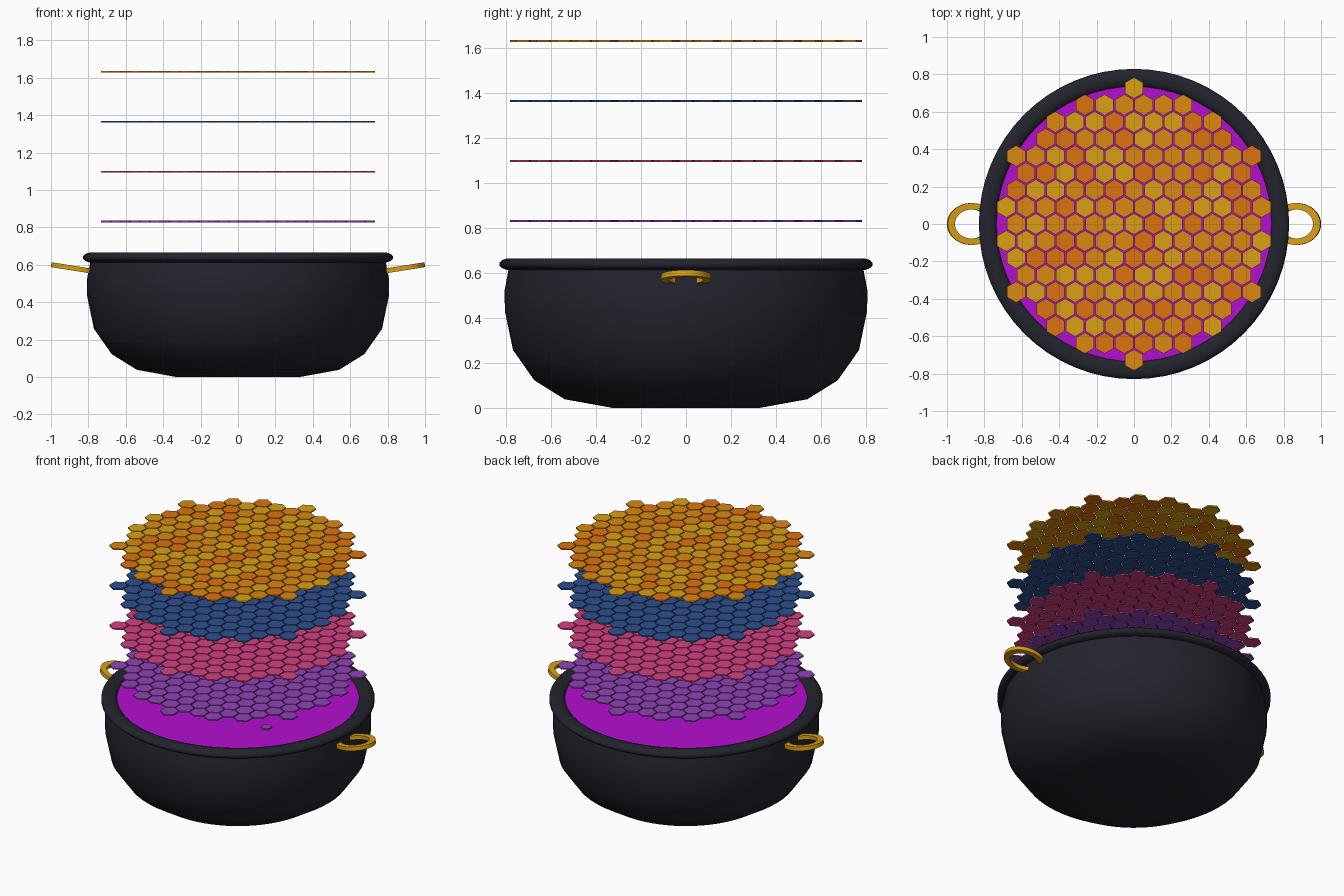
import bpy, bmesh, math, random
from mathutils import Matrix

if "Cube" in bpy.data.objects:
    bpy.data.objects.remove(bpy.data.objects["Cube"])

random.seed(7)


def material(name, r, g, b):
    m = bpy.data.materials.new(name)
    lin = [((c / 255 + 0.055) / 1.055) ** 2.4 if c > 10 else c / 255 / 12.92 for c in (r, g, b)]
    m.diffuse_color = (*lin, 1)
    m.use_nodes = True
    m.node_tree.nodes["Principled BSDF"].inputs["Base Color"].default_value = m.diffuse_color
    return m


iron = material("dark iron", 35, 35, 45)
gold = material("gold", 218, 160, 20)
amber = material("amber", 218, 137, 17)
orange = material("orange", 220, 115, 15)
blue = material("blue", 46, 80, 143)
pink = material("pink", 210, 64, 130)
violet = material("violet", 143, 68, 182)
brew = material("magenta brew", 180, 14, 208)


def finish(name, bm, mats, smooth=None):
    bmesh.ops.recalc_face_normals(bm, faces=bm.faces)
    me = bpy.data.meshes.new(name)
    bm.to_mesh(me)
    bm.free()
    for m in mats:
        me.materials.append(m)
    ob = bpy.data.objects.new(name, me)
    bpy.context.collection.objects.link(ob)
    if smooth:
        bpy.ops.object.select_all(action='DESELECT')
        ob.select_set(True)
        bpy.context.view_layer.objects.active = ob
        bpy.ops.object.shade_smooth_by_angle(angle=math.radians(smooth))
    return ob


def revolve(profile, steps, closed, sx=1.0, sy=1.0):
    """Spin (radius, z) points around z."""
    bm = bmesh.new()
    rings = []
    for i in range(steps):
        a = 2 * math.pi * i / steps
        rings.append([bm.verts.new((r * math.cos(a) * sx, r * math.sin(a) * sy, z)) for r, z in profile])
    n = len(profile)
    for i in range(steps):
        a, b = rings[i], rings[(i + 1) % steps]
        for j in range(n if closed else n - 1):
            k = (j + 1) % n
            bm.faces.new((a[j], b[j], b[k], a[k]))
    if not closed:
        bm.faces.new([r[0] for r in rings])
    return bm


# Pot body, bulging bowl with flat base
bowl = [(0.33, 0), (0.54, 0.038), (0.675, 0.122), (0.77, 0.257), (0.806, 0.43), (0.808, 0.52), (0.785, 0.64)]
finish("pot_body", revolve(bowl, 64, False), [iron], 45)

# Rim, a flattened ring
rim = [(0.782 + 0.049 * math.cos(math.radians(a)), 0.639 + 0.027 * math.sin(math.radians(a)))
       for a in range(15, 375, 30)]
finish("pot_rim", revolve(rim, 64, True), [iron], 65)

# Liquid surface
bm = bmesh.new()
bmesh.ops.create_circle(bm, cap_ends=True, segments=64, radius=0.77)
bmesh.ops.translate(bm, verts=bm.verts, vec=(0, 0, 0.643))
finish("liquid", bm, [brew])

# Handles, flat oval loops tilted upward
for side, label in ((1, "right"), (-1, "left")):
    band = [(0.078, -0.013), (0.112, -0.013), (0.112, 0.013), (0.078, 0.013)]
    bm = revolve(band, 40, True, sx=1.17)
    tilt = Matrix.Rotation(-side * math.radians(9), 4, 'Y')
    bm.transform(Matrix.Translation((side * 0.869, 0, 0.58)) @ tilt)
    finish(label + "_handle", bm, [gold], 30)


def add_tile(bm, x, y, z, r, h, index):
    """Pointed-top hexagonal tile."""
    mat = Matrix.Translation((x, y, z)) @ Matrix.Rotation(math.radians(30), 4, 'Z')
    new = bmesh.ops.create_cone(bm, cap_ends=True, segments=6, radius1=r, radius2=r, depth=h, matrix=mat)
    # a hexagon corner must lie on the y axis
    top = max(v.co.y for v in new['verts']) - y
    if top < r * 0.95:
        bmesh.ops.rotate(bm, verts=new['verts'], cent=(x, y, z), matrix=Matrix.Rotation(math.radians(30), 3, 'Z'))
    for f in {f for v in new['verts'] for f in v.link_faces}:
        f.material_index = index


def tile_layer(name, z, mats):
    pitch = 0.105
    bm = bmesh.new()
    for row in range(-8, 9):
        for col in range(-8, 9):
            x = (col + 0.5 * (row % 2)) * pitch
            y = row * pitch * math.sqrt(3) / 2
            if math.hypot(x, y) < 0.731:
                add_tile(bm, x, y, z, 0.0565, 0.009, random.randrange(len(mats)))
    finish(name, bm, mats)


# Four floating layers of hexagonal tiles
tile_layer("lower_tiles", 0.831, [violet])
tile_layer("second_tiles", 1.098, [pink])
tile_layer("third_tiles", 1.365, [blue])
tile_layer("top_tiles", 1.632, [gold, amber, orange])

# Small tile floating on the liquid
bm = bmesh.new()
add_tile(bm, 0.385, -0.25, 0.646, 0.033, 0.012, 0)
finish("floating_tile", bm, [violet])
